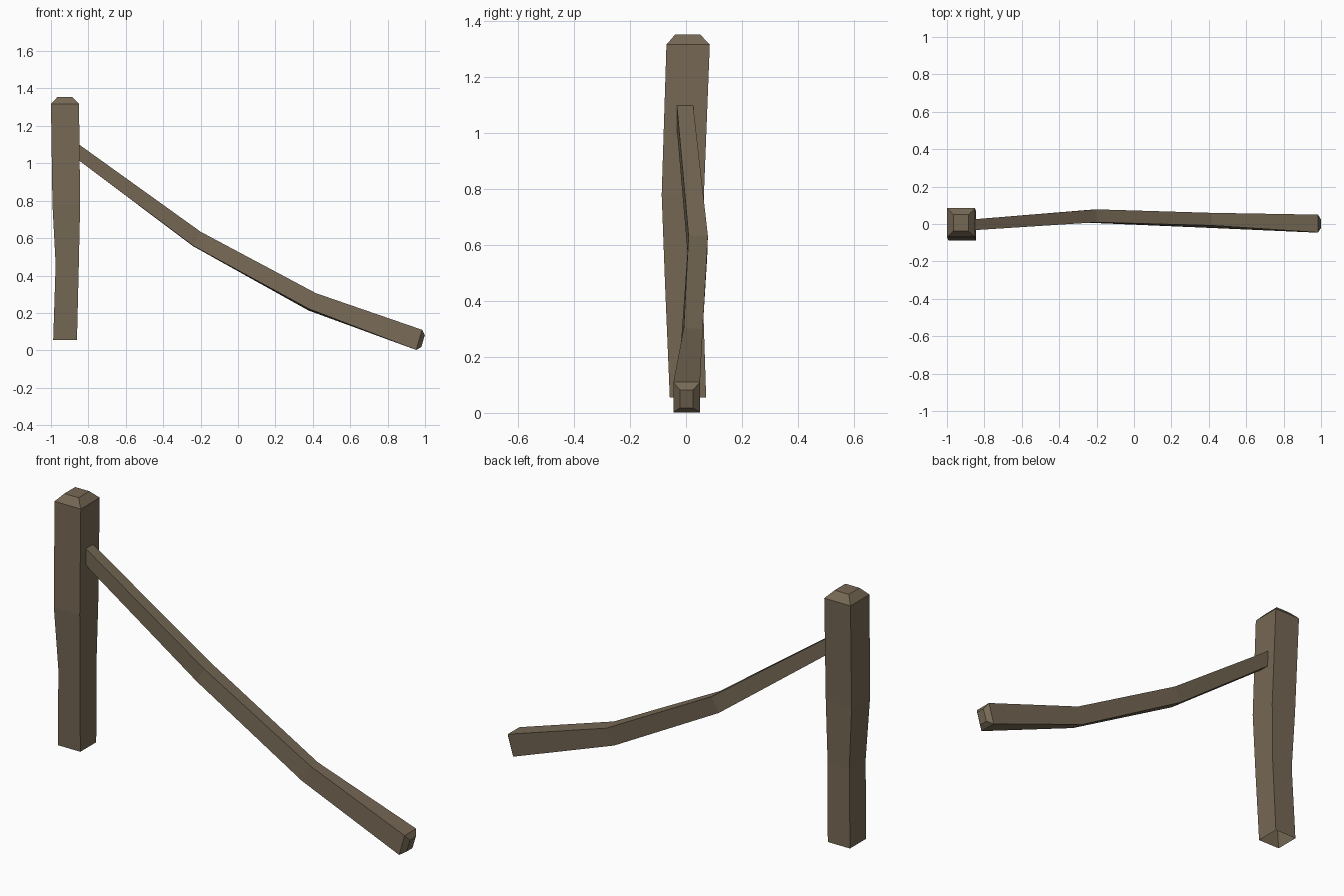
import bpy, bmesh
from math import sin, cos
from mathutils import Vector

if "Cube" in bpy.data.objects:
    bpy.data.objects.remove(bpy.data.objects["Cube"])

wood = bpy.data.materials.new("weathered_wood")
wood.diffuse_color = (0.18, 0.14, 0.09, 1)
wood.use_nodes = True
wood.node_tree.nodes["Principled BSDF"].inputs["Base Color"].default_value = wood.diffuse_color


def loft(name, rings):
    """Skin four-cornered rings into a beam; start is open, last ring is closed."""
    bm = bmesh.new()
    loops = [[bm.verts.new(p) for p in ring] for ring in rings]
    for a, b in zip(loops, loops[1:]):
        for i in range(4):
            j = (i + 1) % 4
            bm.faces.new((a[i], a[j], b[j], b[i]))
    bm.faces.new(loops[-1])
    bmesh.ops.recalc_face_normals(bm, faces=bm.faces)
    # make sure the end cap points outwards
    bm.faces.ensure_lookup_table()
    cap = bm.faces[-1]
    out = cap.calc_center_median() - sum((v.co for v in loops[0]), Vector()) / 4
    if cap.normal.dot(out) < 0:
        bmesh.ops.reverse_faces(bm, faces=bm.faces)
    me = bpy.data.meshes.new(name)
    bm.to_mesh(me)
    bm.free()
    me.materials.append(wood)
    ob = bpy.data.objects.new(name, me)
    bpy.context.collection.objects.link(ob)
    return ob


def post_ring(z, x0, x1, y0, y1):
    return [(x0, y0, z), (x1, y0, z), (x1, y1, z), (x0, y1, z)]


def rail_ring(top, bottom, y0, y1, twist=0.0):
    """Cross-section between a top and bottom (x, z) point, twisted about its middle."""
    t, b = Vector((top[0], 0, top[1])), Vector((bottom[0], 0, bottom[1]))
    mid, up = (t + b) / 2, (t - b) / 2
    h, w, yc = up.length, (y1 - y0) / 2, (y0 + y1) / 2
    up.normalize()
    ring = []
    for sy, su in ((-1, -1), (1, -1), (1, 1), (-1, 1)):
        a, c = sy * w, su * h
        y = a * cos(twist) + c * sin(twist)
        u = -a * sin(twist) + c * cos(twist)
        ring.append(mid + up * u + Vector((0, yc + y, 0)))
    return ring


# Crooked upright post with chamfered top
loft("post", [
    post_ring(0.055, -0.988, -0.861, -0.058, 0.072),
    post_ring(0.46, -0.975, -0.851, -0.075, 0.059),
    post_ring(0.78, -0.992, -0.844, -0.087, 0.064),
    post_ring(1.317, -1.0, -0.85, -0.07, 0.085),
    post_ring(1.354, -0.966, -0.885, -0.038, 0.05),
])

# Fallen rail sagging from the post to the ground, chamfered at the low end
loft("fallen_rail", [
    rail_ring((-0.87, 1.115), (-0.87, 1.03), -0.034, 0.024),
    rail_ring((-0.20, 0.633), (-0.24, 0.558), 0.008, 0.077, 0.03),
    rail_ring((0.415, 0.302), (0.378, 0.217), -0.014, 0.054, 0.13),
    rail_ring((0.984, 0.110), (0.953, 0.002), -0.045, 0.05),
    rail_ring((0.999, 0.082), (0.980, 0.018), -0.022, 0.025),
])
